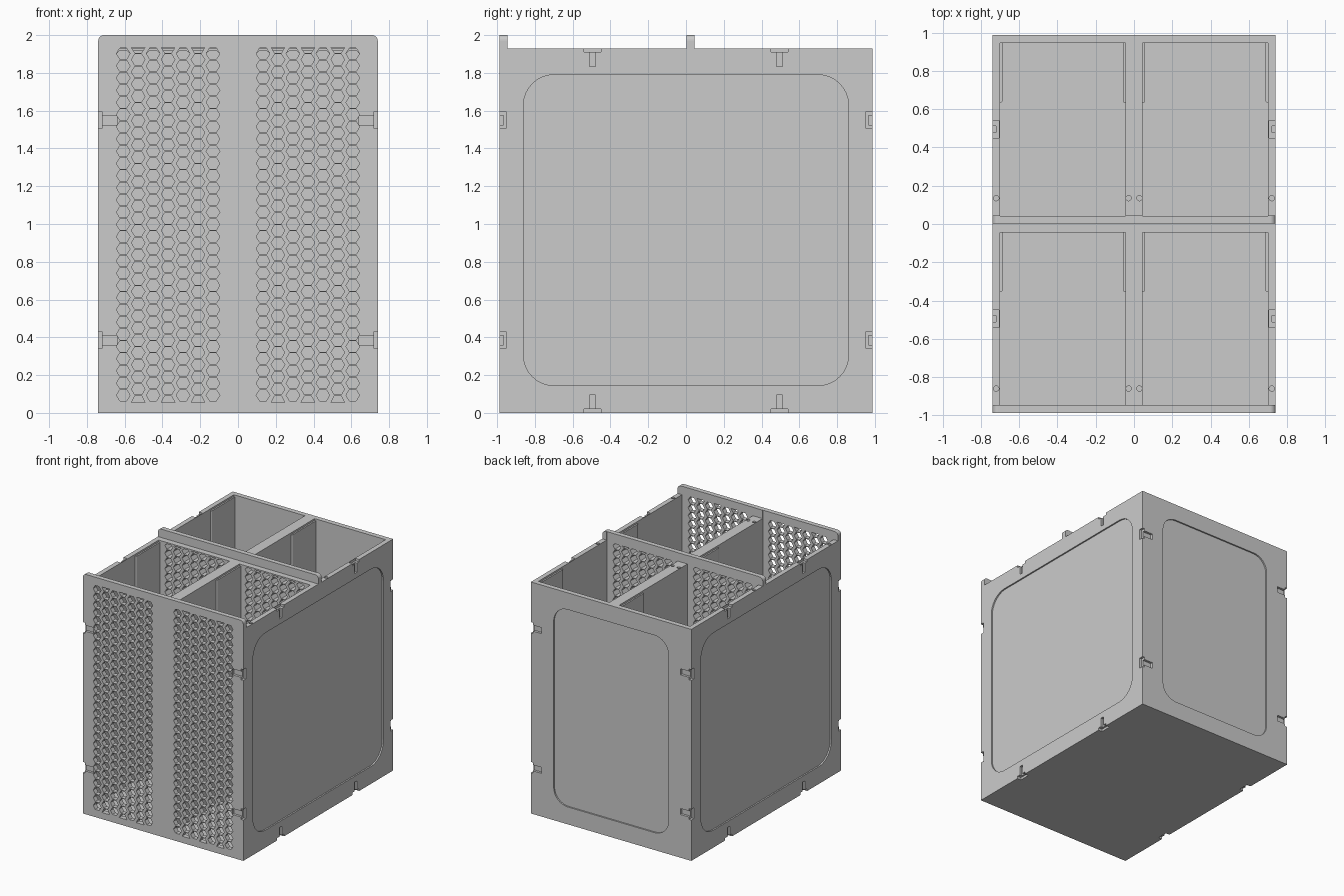
import bpy
import bmesh
from mathutils import Matrix, Vector

cube = bpy.data.objects.get("Cube")
if cube:
    bpy.data.objects.remove(cube, do_unlink=True)

HX, HY, TOP = 0.74, 0.987, 1.93     # half width, half depth, rim height
SIDES = (-1, 1)

gray = bpy.data.materials.new("plain_gray")
gray.use_nodes = True
color = (0.6, 0.6, 0.6, 1)
gray.diffuse_color = color
gray.node_tree.nodes["Principled BSDF"].inputs["Base Color"].default_value = color


def make(name, bm):
    bmesh.ops.recalc_face_normals(bm, faces=bm.faces)
    mesh = bpy.data.meshes.new(name)
    bm.to_mesh(mesh)
    bm.free()
    mesh.materials.append(gray)
    obj = bpy.data.objects.new(name, mesh)
    bpy.context.collection.objects.link(obj)
    return obj


def bevel_along(bm, edges, axis, radius, test=lambda e: True):
    """Round the edges that run along one axis."""
    chosen = [e for e in edges
              if abs((e.verts[1].co - e.verts[0].co).normalized()[axis]) > 0.9 and test(e)]
    bmesh.ops.bevel(bm, geom=chosen, offset=radius, segments=8, profile=0.5, affect='EDGES')


def box(bm, a, b, axis=None, radius=0):
    a, b = Vector(a), Vector(b)
    size = [abs(c) for c in b - a]
    mat = Matrix.Translation((a + b) / 2) @ Matrix.Diagonal((*size, 1))
    verts = bmesh.ops.create_cube(bm, size=1, matrix=mat)["verts"]
    if axis is not None:
        bevel_along(bm, {e for v in verts for e in v.link_edges}, axis, radius)


def prism(bm, points, axis_vec, start):
    """Extrude a closed outline along a vector."""
    face = bm.faces.new([bm.verts.new(start(p)) for p in points])
    new = bmesh.ops.extrude_face_region(bm, geom=[face], use_keep_orig=True)["geom"]
    bmesh.ops.translate(bm, vec=axis_vec, verts=[g for g in new if isinstance(g, bmesh.types.BMVert)])


def cut(target, bm):
    cutter = make("cutter", bm)
    cutter.hide_render = True
    mod = target.modifiers.new("cut", 'BOOLEAN')
    mod.operation = 'DIFFERENCE'
    mod.solver = 'EXACT'
    mod.object = cutter
    bpy.context.view_layer.objects.active = target
    bpy.ops.object.modifier_apply(modifier=mod.name)
    bpy.data.objects.remove(cutter, do_unlink=True)


# Housing: side profile with two raised lips, extruded across the width
bm = bmesh.new()
outline = [(-HY, 0), (HY, 0), (HY, TOP), (0.045, TOP), (0.045, 2), (0.003, 2),
           (0.003, TOP), (-0.945, TOP), (-0.945, 2), (-HY, 2)]
prism(bm, outline, (2 * HX, 0, 0), lambda p: (-HX, *p))
bevel_along(bm, bm.edges, 1, 0.03,
            lambda e: all(v.co.z > 1.99 for v in e.verts))
housing = make("housing", bm)

# Four open compartments, shallow recessed side and back panels
CELLS = ((-0.947, -0.045), (0.043, 0.945))
bm = bmesh.new()
for s in SIDES:
    for y0, y1 in CELLS:
        box(bm, (s * 0.045, y0, 0.04), (s * 0.7, y1, 2.2))
    box(bm, (s * (HX - 0.012), -0.86, 0.145), (s * 0.8, 0.86, 1.79), 0, 0.16)
box(bm, (-0.53, HY - 0.012, 0.145), (0.53, 1.1, 1.79), 1, 0.13)
cut(housing, bm)

# T-shaped clip slots: heads first, then stems
heads, stems = bmesh.new(), bmesh.new()
for sx in SIDES:
    for sy in SIDES:
        for z in (0.385, 1.55):
            box(heads, (sx * 0.72, sy * 0.952, z - 0.045), (sx * 0.8, sy * 1.1, z + 0.045))
            box(stems, (sx * 0.64, sy * 0.967, z - 0.025), (sx * 0.73, sy * 1.1, z + 0.025))
        y = sy * 0.495
        for sz in SIDES:
            rim = TOP / 2 * (1 + sz)
            box(heads, (sx * 0.705, y - 0.045, rim - sz * 0.02), (sx * 0.8, y + 0.045, rim + sz * 0.03))
            box(stems, (sx * 0.72, y - 0.017, rim - sz * 0.095), (sx * 0.8, y + 0.017, rim - sz * 0.01))
cut(housing, heads)
cut(housing, stems)

# Pin holes in the rims
bm = bmesh.new()
for x in (-0.72, -0.028, 0.028, 0.72):
    for y in (-0.86, 0.135):
        bmesh.ops.create_cone(bm, cap_ends=True, segments=16, radius1=0.014, radius2=0.014,
                              depth=0.2, matrix=Matrix.Translation((x, y, TOP)))
cut(housing, bm)


# Hexagonal vent fields through the front wall and the middle wall
def vents(y0, y1, top):
    bm = bmesh.new()
    pitch, half, flat, tip = 0.0646, 0.029, 0.018, 0.036
    low, first = 0.055, 1.902
    for s in SIDES:
        for col in range(7):
            x = s * 0.37 + (col - 3) * 0.0792
            odd = col % 2
            for row in range(29 + odd):
                z = first - pitch * (row - odd / 2)
                up, down = min(z + half, top), z - half
                if odd and row == 0:
                    pts = [(-tip, top), (tip, top), (flat, down), (-flat, down)]
                elif odd and row == 29:
                    pts = [(-tip, low), (tip, low), (flat, up), (-flat, up)]
                else:
                    pts = [(-tip, z), (-flat, up), (flat, up), (tip, z), (flat, down), (-flat, down)]
                prism(bm, pts, (0, y1 - y0, 0), lambda p: (x + p[0], y0, p[1]))
    return bm


cut(housing, vents(-1.05, -0.9, 1.935))
cut(housing, vents(-0.1, 0.1, 1.918))

# Thin guide plates on the compartment walls, next to each rear wall
for y_name, (_, back) in zip(("front", "rear"), CELLS):
    for x_name, s in (("right", -1), ("left", 1)):
        for place, wall, step in (("outer", 0.7, -1), ("inner", 0.045, 1)):
            bm = bmesh.new()
            box(bm, (s * (wall - step * 0.004), back - 0.31, 0.038),
                (s * (wall + step * 0.012), back + 0.004, 1.915))
            bevel_along(bm, bm.edges, 2, 0.007, lambda e: e.verts[0].co.y < back - 0.2)
            make(f"{y_name}_{x_name}_{place}_guide_plate", bm)
